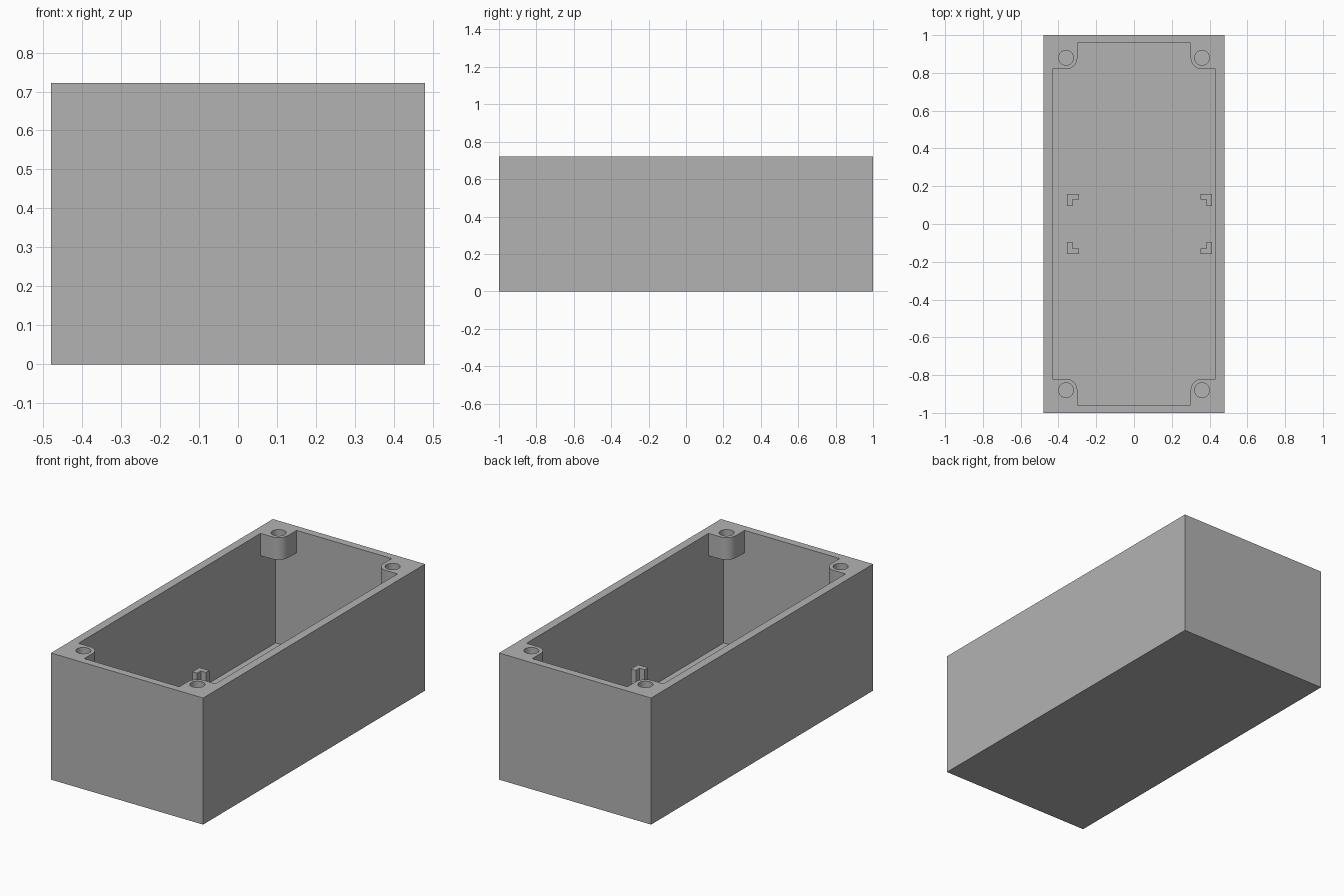
import bpy, bmesh
from math import sin, cos, pi, radians

cube = bpy.data.objects.get("Cube")
if cube:
    bpy.data.objects.remove(cube, do_unlink=True)

# Main sizes
HX, HY, TOP = 0.48, 1.0, 0.722       # outer half sizes and height
CX, CY, FLOOR = 0.432, 0.957, 0.045  # cavity half sizes and floor level
BX, BY, BR = 0.36, 0.88, 0.06        # screw boss centre and radius
BOSS_Z = 0.595                       # underside of the bosses
HOLE_R, HOLE_Z = 0.039, 0.61
QUADRANTS = [(1, 1), (-1, 1), (-1, -1), (1, -1)]

grey = bpy.data.materials.new("light grey plastic")
grey.use_nodes = True
grey.diffuse_color = (0.45, 0.45, 0.45, 1)
grey.node_tree.nodes["Principled BSDF"].inputs["Base Color"].default_value = (0.45, 0.45, 0.45, 1)


def finish(bm, name):
    bmesh.ops.recalc_face_normals(bm, faces=bm.faces[:])
    mesh = bpy.data.meshes.new(name)
    bm.to_mesh(mesh)
    bm.free()
    mesh.materials.append(grey)
    ob = bpy.data.objects.new(name, mesh)
    bpy.context.collection.objects.link(ob)
    return ob


def ring(bm, points, z):
    return [bm.verts.new((x, y, z)) for x, y in points]


def edges_of(bm, loop):
    pairs = zip(loop, loop[1:] + loop[:1])
    return [bm.edges.get(p) or bm.edges.new(p) for p in pairs]


def skin(bm, low, high):
    n = len(low)
    for i in range(n):
        j = (i + 1) % n
        bm.faces.new((low[i], low[j], high[j], high[i]))


def boss_points(sx, sy):
    """Wall to wall outline of one corner boss, counter-clockwise round the box."""
    pts = [(CX, BY - BR)]
    for i in range(13):
        a = 1.5 * pi - i / 12 * pi / 2
        pts.append((BX + BR * cos(a), BY + BR * sin(a)))
    pts.append((BX - BR, CY))
    pts = [(sx * x, sy * y) for x, y in pts]
    return pts if sx * sy > 0 else pts[::-1]


# Enclosure: outer shell
bm = bmesh.new()
outer = [(sx * HX, sy * HY) for sx, sy in QUADRANTS]
base, rim = ring(bm, outer, 0), ring(bm, outer, TOP)
bm.faces.new(base)
skin(bm, base, rim)

# Cavity opening, boss sides and boss undersides
opening, ledge, wall = [], [], []
for sx, sy in QUADRANTS:
    pts = boss_points(sx, sy)
    opening += ring(bm, pts, TOP)
    under = ring(bm, pts, BOSS_Z)
    corner = bm.verts.new((sx * CX, sy * CY, BOSS_Z))
    bm.faces.new(under + [corner])
    ledge += under
    wall += [under[0], corner, under[-1]]
skin(bm, ledge, opening)

# Cavity walls and floor
floor = ring(bm, [(v.co.x, v.co.y) for v in wall], FLOOR)
skin(bm, floor, wall)
bm.faces.new(floor)

# Blind screw holes
rim_edges = edges_of(bm, rim) + edges_of(bm, opening)
for sx, sy in QUADRANTS:
    circle = [(sx * BX + HOLE_R * cos(i * pi / 16), sy * BY + HOLE_R * sin(i * pi / 16))
              for i in range(32)]
    bottom, mouth = ring(bm, circle, HOLE_Z), ring(bm, circle, TOP)
    bm.faces.new(bottom)
    skin(bm, bottom, mouth)
    rim_edges += edges_of(bm, mouth)

# Flat rim around the opening and the holes
bmesh.ops.triangle_fill(bm, edges=rim_edges, use_beauty=True, normal=(0, 0, 1))
enclosure = finish(bm, "enclosure")
bpy.ops.object.select_all(action='DESELECT')
enclosure.select_set(True)
bpy.context.view_layer.objects.active = enclosure
bpy.ops.object.shade_smooth_by_angle(angle=radians(30))

# L-shaped board supports standing on the floor
SUPPORT_TOP, ARM, THICK = 0.23, 0.063, 0.03
for sx, sy in QUADRANTS:
    ox, oy = (0.414 if sx > 0 else -0.355), sy * 0.159
    shape = [(0, 0), (ARM, 0), (ARM, THICK), (THICK, THICK), (THICK, ARM), (0, ARM)]
    shape = [(ox - sx * x, oy - sy * y) for x, y in shape]
    bm = bmesh.new()
    low, high = ring(bm, shape, FLOOR - 0.005), ring(bm, shape, SUPPORT_TOP)
    bm.faces.new(low)
    bm.faces.new(high)
    skin(bm, low, high)
    finish(bm, "board_support_%s_%s" % ("back" if sy > 0 else "front",
                                        "left" if sx > 0 else "right"))
